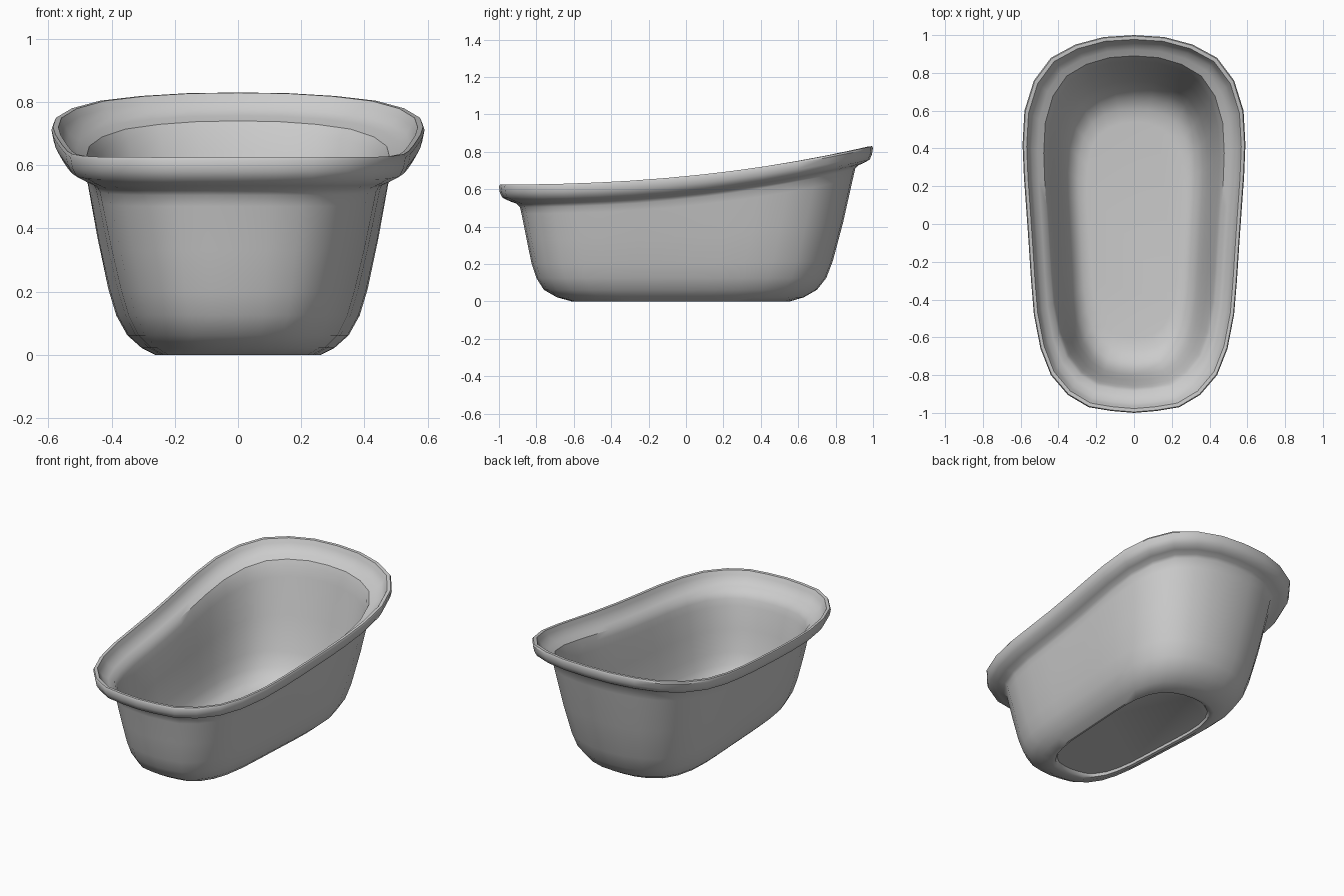
import bpy, bmesh

# Half outline of the rim, front centre to back centre
HALF = [(0, -1), (.12, -.99), (.24, -.97), (.35, -.905), (.44, -.8), (.495, -.66),
        (.53, -.48), (.545, -.3), (.558, -.1), (.572, .1), (.583, .25), (.59, .42),
        (.58, .6), (.53, .76), (.44, .88), (.31, .95), (.16, .99), (0, 1)]
OUTLINE = [(x / .59, y) for x, y in HALF]
OUTLINE += [(-u, v) for u, v in OUTLINE[-2:0:-1]]

# Rings: half width, front y, back y, height at front, share of the rim's rise
RINGS = [
    # underside recess
    (.243, -.57, .51, .02, 0), (.246, -.585, .53, .004, 0),
    # outer wall
    (.262, -.61, .555, 0, 0), (.305, -.69, .63, .022, 0), (.35, -.76, .70, .062, 0),
    (.385, -.80, .75, .125, 0), (.41, -.825, .785, .20, .08), (.445, -.852, .84, .33, .45),
    (.478, -.88, .892, .47, .9), (.486, -.888, .905, .505, 1),
    # rolled flange
    (.497, -.905, .92, .522, 1), (.53, -.94, .95, .535, 1), (.568, -.98, .982, .553, 1),
    (.583, -.995, .994, .58, 1), (.59, -1, 1, .615, 1), (.585, -.995, .995, .625, 1),
    (.568, -.977, .977, .624, 1),
    # inside lip and wall
    (.557, -.965, .966, .60, 1), (.542, -.95, .952, .572, 1), (.51, -.92, .922, .552, 1),
    (.478, -.885, .89, .535, 1), (.464, -.868, .876, .50, 1), (.452, -.855, .862, .46, .9),
    (.422, -.828, .81, .33, .45), (.39, -.80, .757, .20, .08), (.365, -.775, .72, .13, 0),
    (.338, -.735, .672, .075, 0), (.295, -.67, .61, .043, 0), (.25, -.60, .54, .036, 0),
]

bm = bmesh.new()


def ring(hw, yf, yb, z, rise):
    verts = []
    for u, v in OUTLINE:
        y = (yf + yb) / 2 + v * (yb - yf) / 2
        lift = .205 * ((v + 1) / 2) ** 2.2
        verts.append(bm.verts.new((u * hw, y, z + rise * lift)))
    return verts


# Loft the tub shell and close both floors
loops = [ring(*r) for r in RINGS]
n = len(OUTLINE)
for a, b in zip(loops, loops[1:]):
    for i in range(n):
        j = (i + 1) % n
        bm.faces.new((a[i], a[j], b[j], b[i]))
bm.faces.new(loops[0][::-1])
bm.faces.new(loops[-1])
bmesh.ops.recalc_face_normals(bm, faces=bm.faces)

mesh = bpy.data.meshes.new("bathtub")
bm.to_mesh(mesh)
bm.free()
tub = bpy.data.objects.new("bathtub", mesh)
bpy.context.collection.objects.link(tub)
bpy.context.view_layer.objects.active = tub
tub.select_set(True)
bpy.ops.object.shade_smooth_by_angle(angle=.7)
